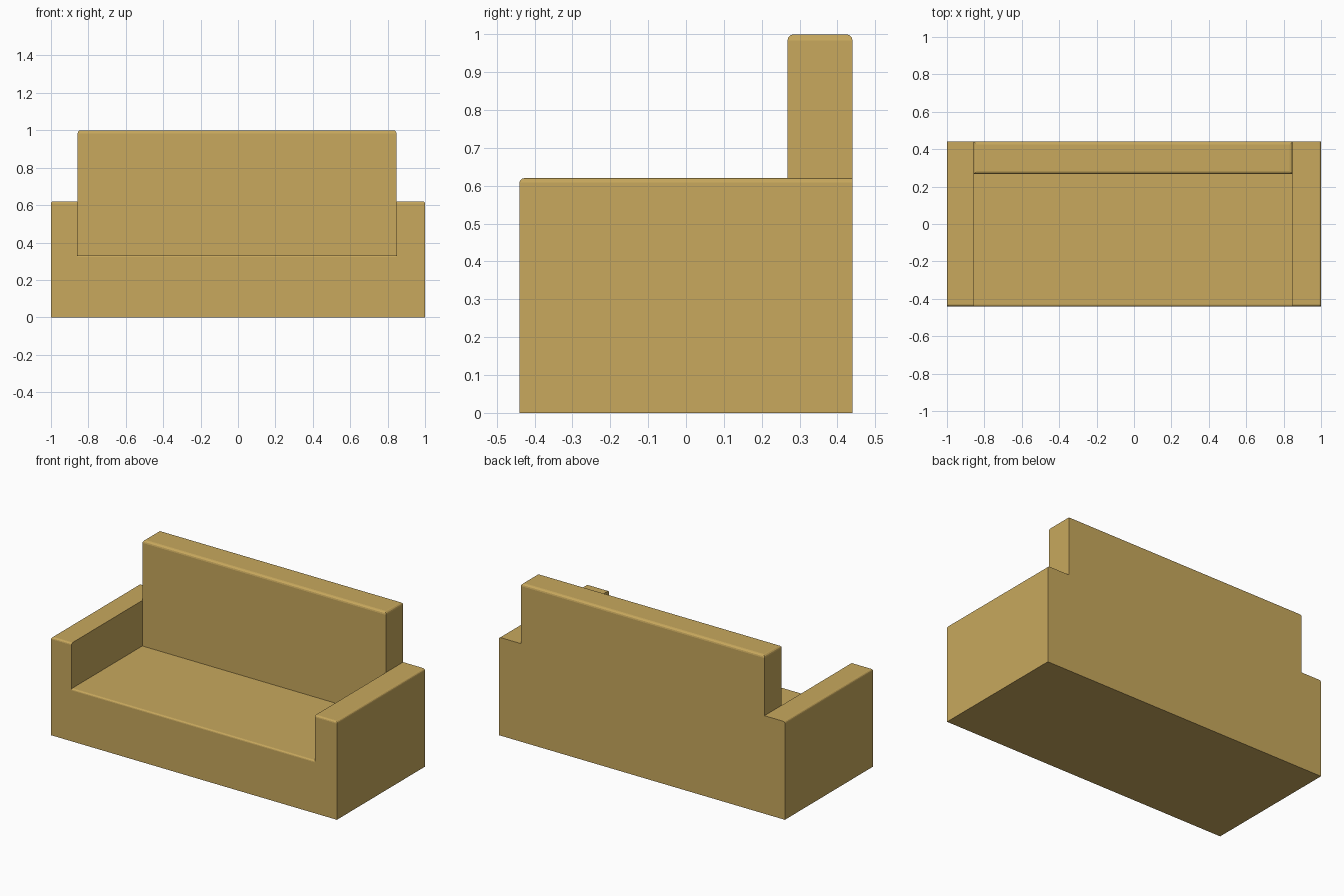
import bpy, bmesh

if "Cube" in bpy.data.objects:
    bpy.data.objects.remove(bpy.data.objects["Cube"])

fabric = bpy.data.materials.new("tan_fabric")
fabric.diffuse_color = (0.58, 0.395, 0.11, 1)
fabric.use_nodes = True
fabric.node_tree.nodes["Principled BSDF"].inputs["Base Color"].default_value = fabric.diffuse_color


def block(name, x, y, z, rounded, radius):
    """Box between the given ranges; top edges facing the listed sides are rounded."""
    bm = bmesh.new()
    bmesh.ops.create_cube(bm, size=1)
    for v in bm.verts:
        v.co = [r[0] if c < 0 else r[1] for c, r in zip(v.co, (x, y, z))]
    sides = {"left": (0, x[0]), "right": (0, x[1]),
             "front": (1, y[0]), "rear": (1, y[1])}
    edges = []
    for e in bm.edges:
        if all(abs(v.co.z - z[1]) < 1e-5 for v in e.verts):
            for s in rounded:
                axis, pos = sides[s]
                if all(abs(v.co[axis] - pos) < 1e-5 for v in e.verts):
                    edges.append(e)
    bmesh.ops.bevel(bm, geom=edges, offset=radius, segments=3,
                    profile=0.5, affect='EDGES')
    bmesh.ops.recalc_face_normals(bm, faces=bm.faces)
    mesh = bpy.data.meshes.new(name)
    bm.to_mesh(mesh)
    bm.free()
    mesh.materials.append(fabric)
    obj = bpy.data.objects.new(name, mesh)
    bpy.context.collection.objects.link(obj)
    return obj


FRONT, REAR = -0.44, 0.44
INNER_L, INNER_R = -0.857, 0.847
SEAT, ARM = 0.332, 0.62

# seat block between the arms
block("seat", (INNER_L, INNER_R), (FRONT, REAR), (0, SEAT), ["front"], 0.01)
# arms, rounded on the outer and front top edges
block("left_arm", (-1, INNER_L), (FRONT, REAR), (0, ARM), ["left", "front"], 0.012)
block("right_arm", (INNER_R, 1), (FRONT, REAR), (0, ARM), ["right", "front"], 0.012)
# backrest standing on the rear of the seat
block("backrest", (INNER_L, INNER_R), (0.268, REAR), (SEAT, 1),
      ["left", "right", "front", "rear"], 0.016)
